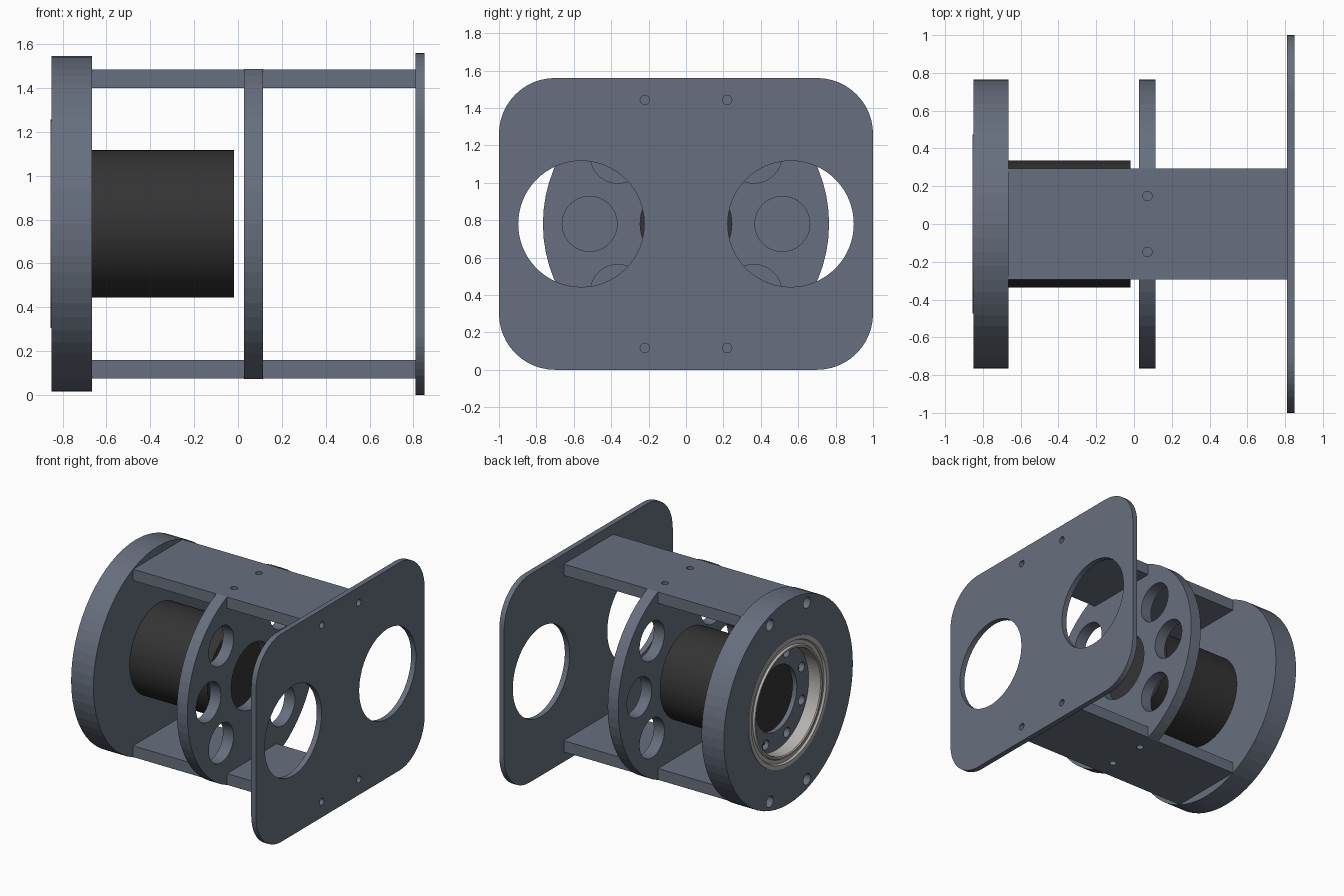
import bpy, bmesh
from math import pi, cos, sin, radians
from mathutils import Matrix, Vector

if "Cube" in bpy.data.objects:
    bpy.data.objects.remove(bpy.data.objects["Cube"], do_unlink=True)

MID = 0.78          # height of the main axis
RIM = 0.765         # radius of both discs


def material(name, color):
    m = bpy.data.materials.new(name)
    m.use_nodes = True
    m.diffuse_color = (*color, 1)
    m.node_tree.nodes["Principled BSDF"].inputs["Base Color"].default_value = (*color, 1)
    return m


slate = material("slate metal", (0.136, 0.159, 0.209))
black = material("motor black", (0.034, 0.034, 0.034))
steel = material("bearing steel", (0.47, 0.45, 0.43))


def finish(name, bm, mat, smooth=False):
    bmesh.ops.recalc_face_normals(bm, faces=bm.faces)
    mesh = bpy.data.meshes.new(name)
    bm.to_mesh(mesh)
    bm.free()
    obj = bpy.data.objects.new(name, mesh)
    bpy.context.collection.objects.link(obj)
    mesh.materials.append(mat)
    if smooth:
        select(obj)
        bpy.ops.object.shade_smooth_by_angle(angle=radians(30))
    return obj


def select(obj):
    bpy.ops.object.select_all(action='DESELECT')
    obj.select_set(True)
    bpy.context.view_layer.objects.active = obj


def cylinder(name, x0, x1, r, y=0, z=MID, mat=slate, sides=64, smooth=False):
    """Cylinder lying along x."""
    bm = bmesh.new()
    place = Matrix.Translation(((x0 + x1) / 2, y, z)) @ Matrix.Rotation(pi / 2, 4, 'Y')
    bmesh.ops.create_cone(bm, cap_ends=True, segments=sides, radius1=r, radius2=r,
                          depth=x1 - x0, matrix=place)
    return finish(name, bm, mat, smooth)


def box(name, lo, hi, mat=slate):
    bm = bmesh.new()
    lo, hi = Vector(lo), Vector(hi)
    bmesh.ops.create_cube(bm, size=1, matrix=Matrix.Translation((lo + hi) / 2)
                          @ Matrix.Diagonal((*(hi - lo), 1)))
    return finish(name, bm, mat)


def cut(target, cutter):
    mod = target.modifiers.new("cut", 'BOOLEAN')
    mod.operation = 'DIFFERENCE'
    mod.solver = 'EXACT'
    mod.object = cutter
    select(target)
    bpy.ops.object.modifier_apply(modifier=mod.name)
    bpy.data.objects.remove(cutter, do_unlink=True)


def drill(target, x0, x1, r, y=0, z=MID, sides=24):
    cut(target, cylinder("drill", x0, x1, r, y, z, sides=sides))


SCREWS = [(sy * 0.22, MID + sz * 0.663) for sy in (-1, 1) for sz in (-1, 1)]

# Rounded mounting plate with two large openings
bm = bmesh.new()
outline = []
for k, (sy, sz) in enumerate([(1, 1), (-1, 1), (-1, -1), (1, -1)]):
    for i in range(13):
        a = (k + i / 12) * pi / 2
        outline.append(bm.verts.new((0.81, sy * 0.7 + 0.3 * cos(a),
                                     MID + sz * 0.48 + 0.3 * sin(a))))
face = bm.faces.new(outline)
side = bmesh.ops.extrude_face_region(bm, geom=[face])["geom"]
bmesh.ops.translate(bm, vec=(0.04, 0, 0),
                    verts=[v for v in side if isinstance(v, bmesh.types.BMVert)])
plate = finish("mounting_plate", bm, slate)
for s in (-1, 1):
    drill(plate, 0.7, 0.95, 0.337, s * 0.56, sides=64)
for y, z in SCREWS:
    drill(plate, 0.7, 0.95, 0.025, y, z)

# Thick end disc: bearing seat, motor opening, bolt circle and screw counterbores
end_disc = cylinder("end_disc", -0.85, -0.665, RIM)
drill(end_disc, -0.95, -0.75, 0.46, sides=64)
drill(end_disc, -0.9, -0.6, 0.243, sides=64)
for k in range(8):
    a = (k + 0.5) * pi / 4
    drill(end_disc, -0.8, -0.705, 0.036, 0.325 * cos(a), MID + 0.325 * sin(a))
for y, z in SCREWS:
    drill(end_disc, -0.95, -0.77, 0.042, y, z)
    drill(end_disc, -0.8, -0.6, 0.025, y, z)

# Middle disc: notched for the rails, with centre and lightening holes
mid_disc = cylinder("middle_disc", 0.027, 0.115, RIM)
for s in (-1, 1):
    z0, z1 = sorted((MID + s * 0.62, MID + s * 0.9))
    cut(mid_disc, box("notch", (-0.1, -0.293, z0), (0.2, 0.293, z1)))
drill(mid_disc, -0.1, 0.2, 0.245, sides=64)
for s in (0, pi):
    for a in (-pi / 4, 0, pi / 4):
        drill(mid_disc, -0.1, 0.2, 0.147, 0.515 * cos(a + s), MID + 0.515 * sin(a + s), 48)

# Flat rails joining the discs to the plate
for name, s in (("top_rail", 1), ("bottom_rail", -1)):
    z0, z1 = sorted((MID + s * 0.62, MID + s * 0.705))
    rail = box(name, (-0.665, -0.293, z0), (0.81, 0.293, z1))
    for sy in (-1, 1):
        hole = cylinder("drill", -0.2, 0.2, 0.025, 0, 0, sides=24)
        hole.data.transform(Matrix.Translation((0.071, sy * 0.148, (z0 + z1) / 2))
                            @ Matrix.Rotation(pi / 2, 4, 'Y'))
        cut(rail, hole)
        drill(rail, 0.7, 0.9, 0.025, sy * 0.22, MID + s * 0.663)

# Motor body seated in the end disc
cylinder("motor", -0.715, -0.018, 0.336, mat=black, sides=96, smooth=True)

# Bearing: lathed ring with a shield groove between the two races
profile = [(-0.75, 0.475), (-0.855, 0.475), (-0.855, 0.445), (-0.84, 0.437),
           (-0.84, 0.41), (-0.855, 0.402), (-0.855, 0.39), (-0.848, 0.384), (-0.75, 0.384)]
bm = bmesh.new()
ring = [bm.verts.new((x, 0, MID + r)) for x, r in profile]
edges = [bm.edges.new((ring[i], ring[(i + 1) % len(ring)])) for i in range(len(ring))]
bmesh.ops.spin(bm, geom=ring + edges, cent=(0, 0, MID), axis=(1, 0, 0),
               angle=2 * pi, steps=96, use_merge=True)
bmesh.ops.remove_doubles(bm, verts=bm.verts, dist=0.0005)
finish("bearing", bm, steel, True)
